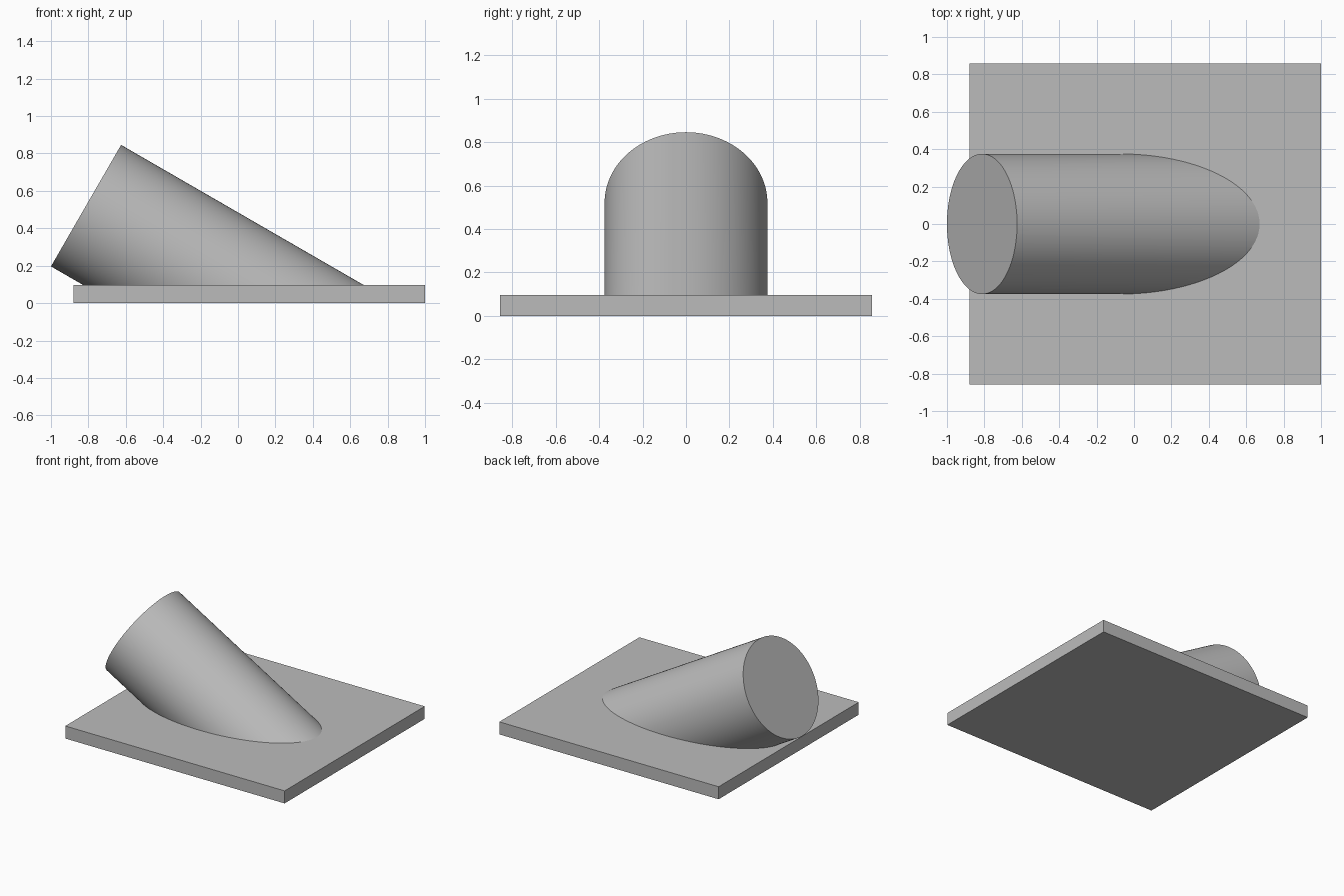
import bpy, bmesh, math
from mathutils import Matrix, Vector

cube = bpy.data.objects.get("Cube")
if cube:
    bpy.data.objects.remove(cube, do_unlink=True)

grey = bpy.data.materials.new("plain grey")
grey.use_nodes = True
colour = (0.5, 0.5, 0.5, 1)
grey.diffuse_color = colour
grey.node_tree.nodes["Principled BSDF"].inputs["Base Color"].default_value = colour

PLATE_TOP = 0.097
RADIUS = 0.375
LENGTH = 2.4
TILT = math.radians(30)


def add_object(name, bm):
    bmesh.ops.recalc_face_normals(bm, faces=bm.faces)
    mesh = bpy.data.meshes.new(name)
    bm.to_mesh(mesh)
    bm.free()
    mesh.materials.append(grey)
    obj = bpy.data.objects.new(name, mesh)
    bpy.context.collection.objects.link(obj)
    return obj


# Flat rectangular base plate
bm = bmesh.new()
bmesh.ops.create_cube(bm, size=1)
bmesh.ops.scale(bm, vec=(1.88, 1.715, PLATE_TOP), verts=bm.verts)
bmesh.ops.translate(bm, vec=(0.06, 0, PLATE_TOP / 2), verts=bm.verts)
add_object("base_plate", bm)

# Round post leaning over the plate, its free end centred at end_centre
end_centre = Vector((-0.8125, 0, 0.521))
axis = Vector((math.cos(TILT), 0, -math.sin(TILT)))
placing = (Matrix.Translation(end_centre + axis * LENGTH / 2)
           @ Matrix.Rotation(math.pi / 2 + TILT, 4, 'Y'))
bm = bmesh.new()
bmesh.ops.create_cone(bm, cap_ends=True, segments=96, radius1=RADIUS,
                      radius2=RADIUS, depth=LENGTH, matrix=placing)

# Trim the post just inside the plate and close the cut
cut = bmesh.ops.bisect_plane(bm, geom=bm.verts[:] + bm.edges[:] + bm.faces[:],
                             plane_co=(0, 0, PLATE_TOP - 0.01),
                             plane_no=(0, 0, 1), clear_inner=True)
rim = [e for e in cut["geom_cut"] if isinstance(e, bmesh.types.BMEdge)]
bmesh.ops.contextual_create(bm, geom=rim)
post = add_object("leaning_post", bm)

bpy.ops.object.select_all(action='DESELECT')
post.select_set(True)
bpy.context.view_layer.objects.active = post
bpy.ops.object.shade_smooth_by_angle(angle=math.radians(25))
